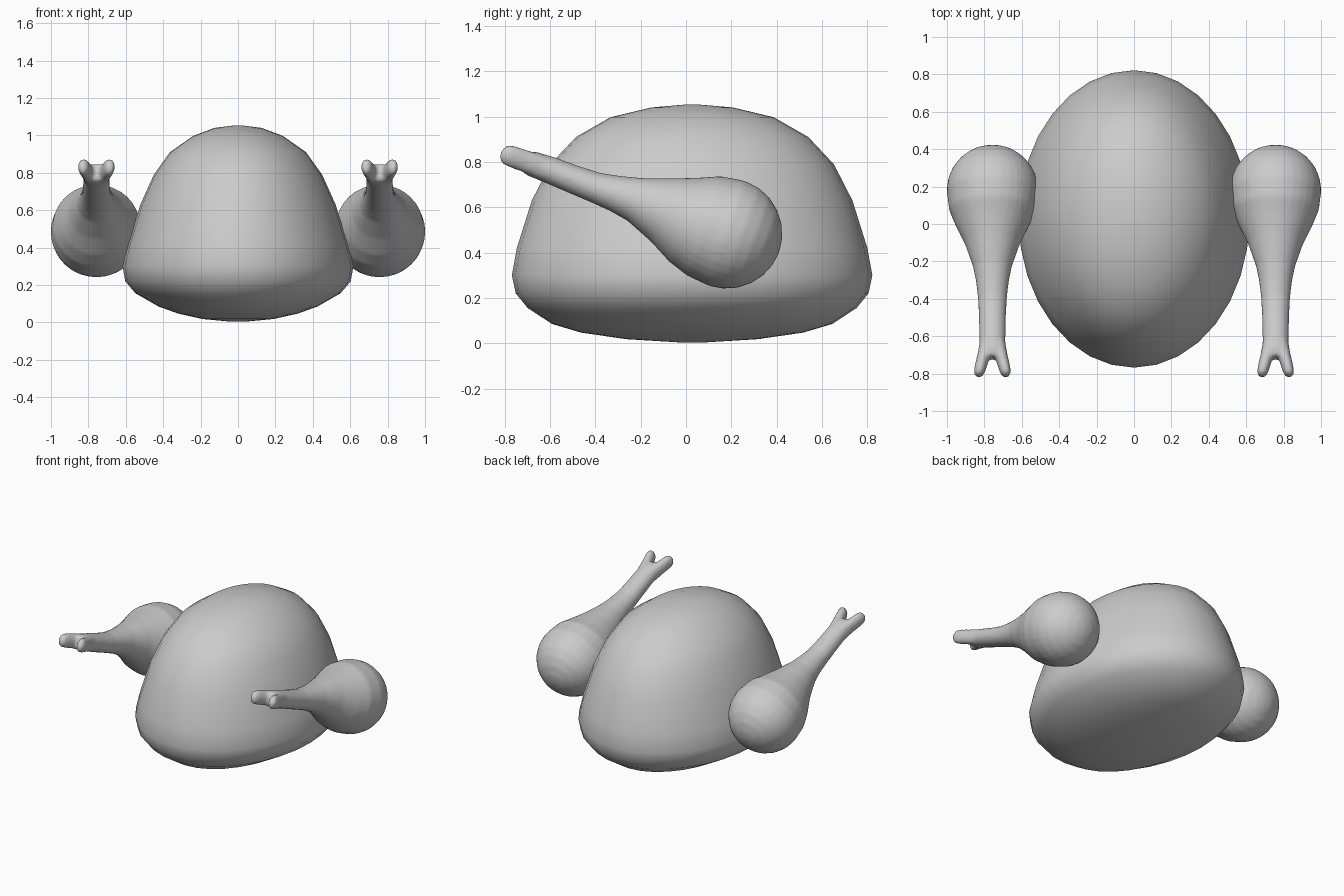
import bpy, bmesh
from math import sin, cos, pi
from mathutils import Vector

if "Cube" in bpy.data.objects:
    bpy.data.objects.remove(bpy.data.objects["Cube"])


def loft(bm, rings, n, axis=None):
    """Skin elliptical rings (x, y, z, rx, rn) and cap both ends; rn lies in the YZ plane."""
    loops = []
    for i, (x, y, z, rx, rn) in enumerate(rings):
        if axis:
            nrm = Vector(axis)
        else:
            a, b = rings[max(i - 1, 0)], rings[min(i + 1, len(rings) - 1)]
            nrm = Vector((0, b[2] - a[2], a[1] - b[1])).normalized()
        loops.append([bm.verts.new(Vector((x + rx * cos(2 * pi * k / n), y, z))
                                   + nrm * rn * sin(2 * pi * k / n)) for k in range(n)])
    for a, b in zip(loops, loops[1:]):
        for k in range(n):
            bm.faces.new((a[k], a[(k + 1) % n], b[(k + 1) % n], b[k]))
    bm.faces.new(loops[0][::-1])
    bm.faces.new(loops[-1])


def finish(bm, name):
    bmesh.ops.recalc_face_normals(bm, faces=bm.faces)
    mesh = bpy.data.meshes.new(name)
    bm.to_mesh(mesh)
    bm.free()
    mesh.polygons.foreach_set("use_smooth", [True] * len(mesh.polygons))
    ob = bpy.data.objects.new(name, mesh)
    bpy.context.collection.objects.link(ob)
    return ob


# Domed oval body: height, half width, half length
profile = [(0.004, .04, .06), (.018, .19, .29), (.047, .32, .49), (.085, .425, .618),
           (.155, .548, .725), (.22, .603, .778), (.30, .617, .795), (.42, .587, .773),
           (.63, .522, .707), (.79, .45, .625), (.91, .364, .512), (.997, .24, .36),
           (1.04, .125, .18), (1.052, .03, .04)]
bm = bmesh.new()
loft(bm, [(0, .027, z, rx, ry) for z, rx, ry in profile], 32, (0, 1, 0))
finish(bm, "roast_body")


def drumstick(name, side):
    cx = .757 * side
    bm = bmesh.new()
    # Meaty ball flowing into the narrow shank
    d = Vector((0, -.94, .341))
    centre, r = Vector((cx, .18, .485)), .245
    rings = []
    for deg in (4, 15, 30, 45, 60, 75, 90):
        t = deg * pi / 180
        p = centre - d * r * cos(t)
        rings.append((p.x, p.y, p.z, r * sin(t), r * sin(t)))
    rings += [(cx, y, z, rx, rn) for y, z, rx, rn in (
        (.08, .517, .232, .232), (0, .545, .198, .2), (-.1, .588, .148, .15),
        (-.225, .634, .104, .1), (-.31, .66, .087, .081), (-.4, .687, .077, .068),
        (-.5, .724, .072, .063), (-.6, .764, .07, .06), (-.68, .792, .07, .056),
        (-.715, .804, .055, .045))]
    loft(bm, rings, 32)
    # Forked bone end
    for s in (-1, 1):
        loft(bm, [(cx + s * x, y, z, rx, rn) for x, y, z, rx, rn in (
            (.03, -.62, .771, .036, .052), (.045, -.70, .80, .036, .05),
            (.062, -.76, .821, .033, .049), (.069, -.79, .832, .03, .046),
            (.072, -.808, .838, .023, .035), (.073, -.816, .841, .01, .015))], 20)
    ob = finish(bm, name)
    # Blend ball, shank and fork into one skin
    mod = ob.modifiers.new("blend", 'REMESH')
    mod.mode, mod.voxel_size, mod.use_smooth_shade = 'VOXEL', .012, True
    mod = ob.modifiers.new("soften", 'SMOOTH')
    mod.factor, mod.iterations = .5, 4


drumstick("right_drumstick", 1)
drumstick("left_drumstick", -1)
